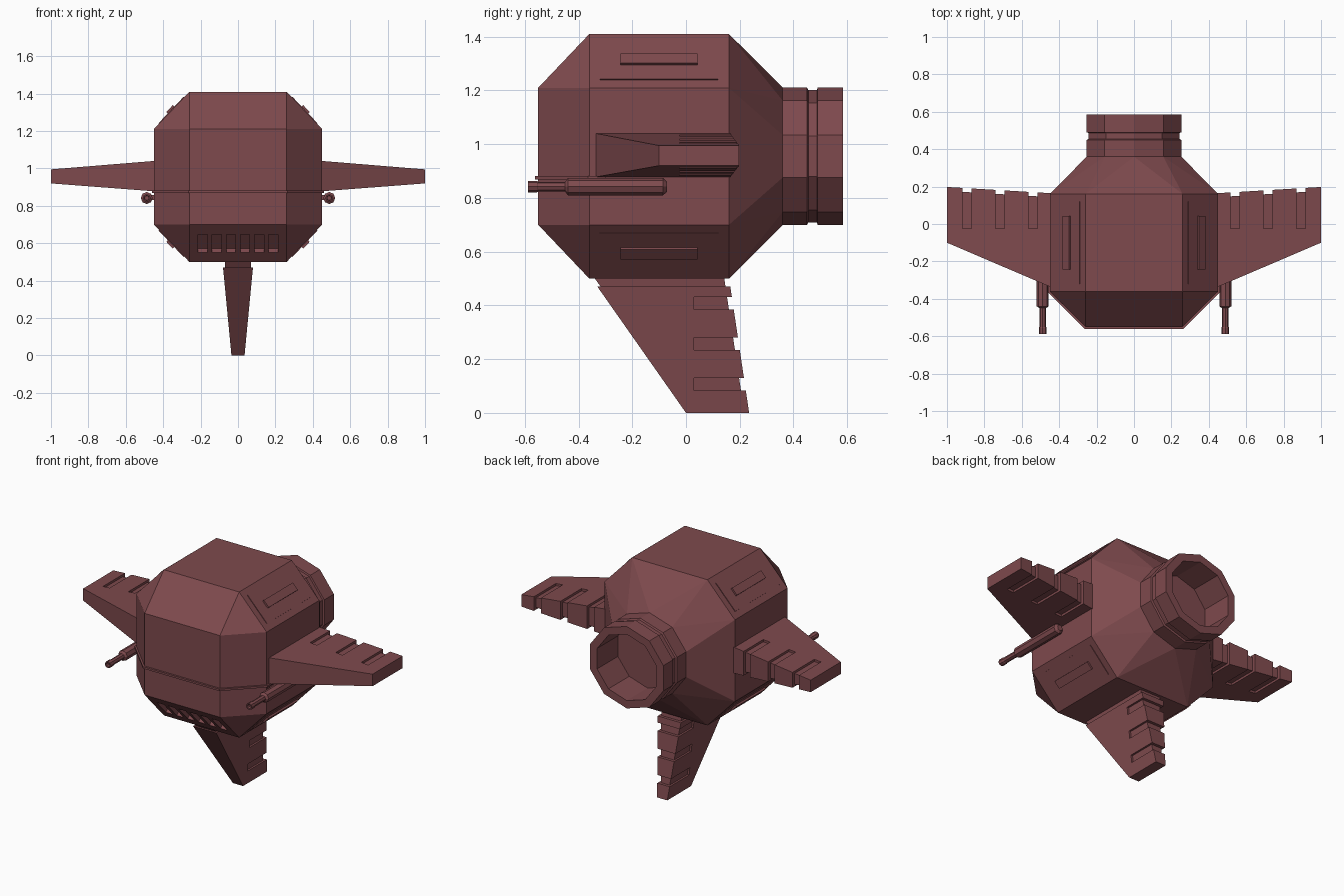
import bpy, bmesh, math
from mathutils import Matrix, Vector

cube = bpy.data.objects.get("Cube")
if cube:
    bpy.data.objects.remove(cube, do_unlink=True)

paint = bpy.data.materials.new("brick_red")
paint.use_nodes = True
colour = (0.21, 0.068, 0.075, 1)
paint.diffuse_color = colour
paint.node_tree.nodes["Principled BSDF"].inputs["Base Color"].default_value = colour

MID = 0.955          # height of the hull axis
SIDES = 10           # nozzle sides


def finish(name, bm):
    bmesh.ops.recalc_face_normals(bm, faces=bm.faces)
    mesh = bpy.data.meshes.new(name)
    bm.to_mesh(mesh)
    bm.free()
    mesh.materials.append(paint)
    ob = bpy.data.objects.new(name, mesh)
    bpy.context.collection.objects.link(ob)
    return ob


def box(name, size, loc, axis="X", angle=0):
    bm = bmesh.new()
    m = Matrix.Translation(loc) @ Matrix.Rotation(angle, 4, axis) @ Matrix.Diagonal((*size, 1))
    bmesh.ops.create_cube(bm, size=1, matrix=m)
    return finish(name, bm)


def loft(name, rings, caps=True):
    """Skin a list of equal-length point rings."""
    bm = bmesh.new()
    loops = [[bm.verts.new(p) for p in ring] for ring in rings]
    n = len(loops[0])
    for a, b in zip(loops, loops[1:]):
        for i in range(n):
            bm.faces.new((a[i], a[(i + 1) % n], b[(i + 1) % n], b[i]))
    if caps:
        bm.faces.new(loops[0])
        bm.faces.new(loops[-1])
    return finish(name, bm)


def cut(ob, cutters):
    for c in cutters:
        c.hide_render = True
        mod = ob.modifiers.new("cut", "BOOLEAN")
        mod.operation, mod.solver, mod.object = "DIFFERENCE", "EXACT", c
    bpy.context.view_layer.update()
    graph = bpy.context.evaluated_depsgraph_get()
    mesh = bpy.data.meshes.new_from_object(ob.evaluated_get(graph))
    ob.modifiers.clear()
    ob.data = mesh
    for c in cutters:
        bpy.data.objects.remove(c, do_unlink=True)


def mirror(ob):
    ob.modifiers.new("mirror", "MIRROR").use_axis[0] = True


def ring(r, y, x=0, z=MID, n=SIDES, stretch=1.04):
    return [Vector((x + stretch * r * math.sin(i * math.tau / n), y,
                    z + r * math.cos(i * math.tau / n))) for i in range(n)]


# Hull: chamfered block tapering back to the nozzle
bm = bmesh.new()
for sx in (-1, 1):
    for sz in (-1, 1):
        bm.verts.new((sx * 0.26, -0.55, MID + sz * 0.255))
        for y in (-0.36, 0.16):
            bm.verts.new((sx * 0.26, y, MID + sz * 0.455))
            bm.verts.new((sx * 0.45, y, MID + sz * 0.255))
for p in ring(0.256, 0.36):
    bm.verts.new(p)
bmesh.ops.convex_hull(bm, input=bm.verts)
bmesh.ops.dissolve_limit(bm, angle_limit=0.01, verts=bm.verts, edges=bm.edges)
hull = finish("hull", bm)

# Vents sunk into the lower front chamfer
slope = math.atan2(0.2, 0.19)
cut(hull, [box("vent_cutter", (0.049, 0.132, 0.06), ((i - 2.5) * 0.0755, -0.453, 0.598), "X", -slope)
           for i in range(6)])

# Nozzle with a grooved collar and open mouth
profile = [(0.256, 0.34), (0.256, 0.45), (0.246, 0.455), (0.246, 0.487), (0.256, 0.49),
           (0.256, 0.585), (0.207, 0.585), (0.207, 0.38)]
loft("nozzle", [ring(r, y) for r, y in profile])

# Thin lip around the front
plan = [(0.46, -0.3), (0.46, -0.364), (0.264, -0.562)]
plan += [(-x, y) for x, y in reversed(plan)]
loft("front_lip", [[(x, y, z) for x, y in plan] for z in (0.869, 0.881)])

# Access panels with raised bars on the side chamfers
for sx, side in ((1, "left"), (-1, "right")):
    for sz, level in ((1, "upper"), (-1, "lower")):
        for part, size in (("panel", (0.195, 0.44, 0.008)), ("bar", (0.05, 0.287, 0.03))):
            box(f"{side}_{level}_{part}", size,
                (sx * 0.355, -0.1, MID + sz * 0.355), "Y", sx * sz * slope)


def wing_section(x, inset=0):
    t = (x - 0.45) / 0.55
    front, back = -0.335 + 0.235 * t + inset, 0.165 + 0.033 * t - 1.5 * inset
    top, bottom = 1.04 - 0.045 * t - inset, 0.878 + 0.042 * t + inset
    return [(x, front, bottom), (x, back, bottom), (x, back, top), (x, front, top)]


def fin_section(z, inset=0):
    t = 1 - z / 0.47
    half = 0.08 - 0.045 * t - inset
    front, back = -0.33 + 0.33 * t + inset, 0.165 + 0.07 * t - 1.5 * inset
    return [(-half, front, z), (half, front, z), (half, back, z), (-half, back, z)]


# Wings: notched shell around a slimmer core
wings = loft("wings", [wing_section(x) for x in (0.4, 1)])
cut(wings, [box("notch_cutter", (0.047, 0.4, 0.4), (x, 0.175, MID))
            for x in (0.54, 0.717, 0.893)])
wing_cores = loft("wing_cores", [wing_section(x, 0.014) for x in (0.4, 0.98)])
mirror(wings)
mirror(wing_cores)

# Lower fin, built the same way; its core forms the neck
fin = loft("fin", [fin_section(z) for z in (0, 0.47)])
cut(fin, [box("notch_cutter", (0.4, 0.4, 0.047), (0, 0.23, z))
          for z in (0.106, 0.258, 0.408)])
loft("fin_core", [fin_section(z, 0.012) for z in (0.02, 0.53)])

# Side guns: stepped barrel with a flared muzzle and domed tail
barrel = [(0.012, -0.56), (0.014, -0.588), (0.021, -0.588), (0.021, -0.555), (0.018, -0.55),
          (0.018, -0.45), (0.032, -0.44), (0.032, -0.085), (0.018, -0.07)]
mirror(loft("guns", [ring(r, y, 0.488, 0.842, 8, 1) for r, y in barrel]))
mirror(box("gun_mounts", (0.06, 0.22, 0.025), (0.46, -0.22, 0.845)))
